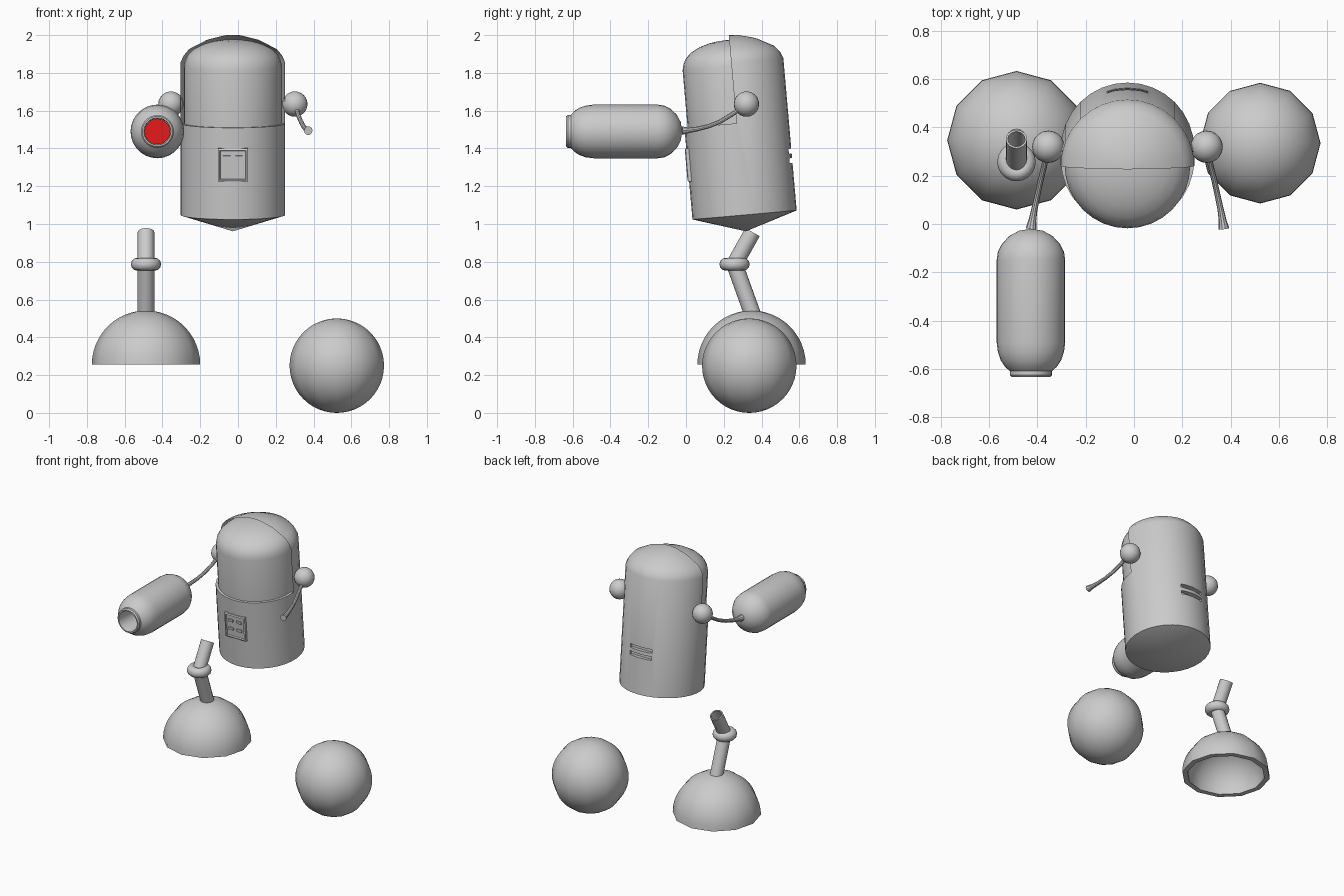
import bpy, bmesh, math
from mathutils import Vector, Matrix

if "Cube" in bpy.data.objects:
    bpy.data.objects.remove(bpy.data.objects["Cube"])

CX = -0.027                      # centre line of the body
TILT = Matrix.Translation((CX, 0.31, 1.048)) @ Matrix.Rotation(math.radians(5), 4, 'X')


def finish(ob, angle=35):
    bpy.ops.object.select_all(action='DESELECT')
    bpy.context.view_layer.objects.active = ob
    ob.select_set(True)
    bpy.ops.object.shade_smooth_by_angle(angle=math.radians(angle))
    return ob


def make(name, bm, matrix, smooth=True):
    bmesh.ops.recalc_face_normals(bm, faces=bm.faces)
    me = bpy.data.meshes.new(name)
    bm.to_mesh(me)
    bm.free()
    ob = bpy.data.objects.new(name, me)
    bpy.context.collection.objects.link(ob)
    ob.matrix_world = matrix
    bpy.context.view_layer.update()
    return finish(ob) if smooth else ob


def lathe(name, profile, matrix, segs=32, smooth=True, closed=False):
    bm = bmesh.new()
    rings = [[bm.verts.new((r * math.cos(2 * math.pi * i / segs),
                            r * math.sin(2 * math.pi * i / segs), z))
              for i in range(segs)] for r, z in profile]
    pairs = list(zip(rings, rings[1:]))
    if closed:
        pairs.append((rings[-1], rings[0]))
    for a, b in pairs:
        for i in range(segs):
            j = (i + 1) % segs
            bm.faces.new((a[i], a[j], b[j], b[i]))
    bmesh.ops.remove_doubles(bm, verts=bm.verts, dist=1e-5)
    return make(name, bm, matrix, smooth)


def box(name, lo, hi, matrix, smooth=False):
    lo, hi = Vector(lo), Vector(hi)
    bm = bmesh.new()
    bmesh.ops.create_cube(bm, size=1, matrix=Matrix.Translation((lo + hi) / 2)
                          @ Matrix.Diagonal((*(hi - lo), 1)))
    return make(name, bm, matrix, smooth)


def cut(ob, cutters):
    bpy.context.view_layer.objects.active = ob
    for c in cutters:
        m = ob.modifiers.new("cut", 'BOOLEAN')
        m.operation, m.solver, m.object = 'DIFFERENCE', 'EXACT', c
        bpy.ops.object.modifier_apply(modifier=m.name)
        bpy.data.objects.remove(c)


def arc(r, n, a0, a1, cz=0.0):
    return [(abs(r * math.cos(a)) if abs(math.cos(a)) > 1e-6 else 0, cz + r * math.sin(a))
            for a in (math.radians(a0 + (a1 - a0) * i / n) for i in range(n + 1))]


def limb(name, a, b, profile):
    d = Vector(b) - Vector(a)
    mat = Matrix.Translation(a) @ d.to_track_quat('Z', 'Y').to_matrix().to_4x4()
    return lathe(name, [(r, t * d.length) for r, t in profile], mat, 16)


# Leaning body with its rear hood; the front upper half is cut away
body = lathe("body_shell", [(0, -.087), (.277, 0), (.277, .81), (.262, .845), (.235, .878),
                            (.14, .928), (.05, .952), (0, .955)], TILT, 32, False)
cutters = [box("hood_cutter", (-.5, -.5, .487), (.5, 0, 1.2), TILT)]
# Rear vent slots
for s in (.265, .315):
    cutters.append(box("vent_cutter", (-.085, .245, s - .013), (.085, .4, s + .013), TILT))
cut(body, cutters)
finish(body, 30)

# Visor dome inside the hood
lathe("visor_dome", [(0, .45), (.26, .45), (.26, .79), (.252, .825), (.235, .855), (.205, .882),
                     (.16, .905), (.11, .92), (.06, .928), (0, .931)], TILT)

# Chest panel: bevelled frame, recessed face, four keys
bm = bmesh.new()
PX, PZ = .08, .088
bmesh.ops.create_cube(bm, size=1, matrix=Matrix.Translation((0, -.268, .29))
                      @ Matrix.Diagonal((PX * 2, .026, PZ * 2, 1)))
bm.normal_update()
front = [f for f in bm.faces if f.normal.y < -.9]
bmesh.ops.inset_region(bm, faces=front, thickness=.014, depth=.004)
bmesh.ops.inset_region(bm, faces=front, thickness=.006, depth=-.008)
make("chest_panel", bm, TILT, False)
for x in (-.033, .033):
    for z in (.27, .33):
        box("panel_key", (x - .019, -.284, z - .009), (x + .019, -.27, z + .009), TILT)

# Shoulder balls and thin bent arms with flared ends
for side, label in ((-1, "left"), (1, "right")):
    lathe("shoulder_" + label, arc(.067, 12, -90, 90),
          Matrix.Translation((CX + side * .328, .32, 1.635)), 20)
    path = [(.335, .30, 1.62, .012), (.345, .24, 1.578, .012), (.36, .18, 1.542, .012),
            (.373, .12, 1.518, .012), (.386, .06, 1.503, .013), (.394, .015, 1.497, .016),
            (.399, -.02, 1.494, .023)]
    cu = bpy.data.curves.new("arm_" + label, 'CURVE')
    cu.dimensions = '3D'
    cu.bevel_depth, cu.bevel_resolution, cu.use_fill_caps = 1.0, 3, True
    sp = cu.splines.new('POLY')
    sp.points.add(len(path) - 1)
    for p, (x, y, z, r) in zip(sp.points, path):
        p.co, p.radius = (CX + side * x, y, z, 1), r
    ob = bpy.data.objects.new("arm_" + label, cu)
    bpy.context.collection.objects.link(ob)
    bpy.ops.object.select_all(action='DESELECT')
    bpy.context.view_layer.objects.active = ob
    ob.select_set(True)
    bpy.ops.object.convert(target='MESH')
    finish(bpy.context.view_layer.objects.active)

# Capsule cannon held by the left arm, with a deep bore
GUN = Matrix.Translation((-.427, 0, 1.49)) @ Matrix.Rotation(math.pi / 2, 4, 'X')
lathe("arm_cannon", [(0, .02), (.05, .028), (.09, .05), (.12, .082), (.137, .115), (.142, .15),
                     (.142, .49), (.137, .53), (.125, .565), (.107, .592), (.087, .61),
                     (.087, .626), (.08, .635), (.072, .635), (.069, .625), (.069, .43),
                     (0, .43)], GUN, 28)
red = bpy.data.materials.new("red")
red.diffuse_color = (.8, .01, .01, 1)
red.use_nodes = True
red.node_tree.nodes["Principled BSDF"].inputs["Base Color"].default_value = red.diffuse_color
disc = lathe("cannon_core", [(0, .432), (.068, .432), (.068, .438), (0, .438)], GUN, 28)
disc.data.materials.append(red)

# Hollow dome foot
FOOT = Matrix.Translation((-.487, .347, .255))
lathe("dome_foot", arc(.287, 12, 0, 90) + arc(.252, 12, 90, 0) + [(.287, 0)], FOOT, 12)

# Bent leg: lower rod, knee ring, open upper tube
knee = (-.487, .257, .787)
limb("lower_leg", (-.487, .355, .515), knee, [(0, 0), (.044, 0), (.044, 1), (0, 1)])
limb("upper_leg", knee, (-.487, .352, .957), [(0, 0), (.044, 0), (.044, 1), (.036, 1),
                                              (.036, .2), (0, .2)])
ring = [(.048 + .032 * math.cos(a), .034 * math.sin(a))
        for a in (2 * math.pi * i / 12 for i in range(12))]
lathe("knee_ring", ring, Matrix.Translation(knee), 20, closed=True)

# Loose ball foot on the right
lathe("ball_foot", arc(.25, 24, -90, 90), Matrix.Translation((.523, .335, .25)), 12)
for name in ("dome_foot", "ball_foot"):
    finish(bpy.data.objects[name], 50)
